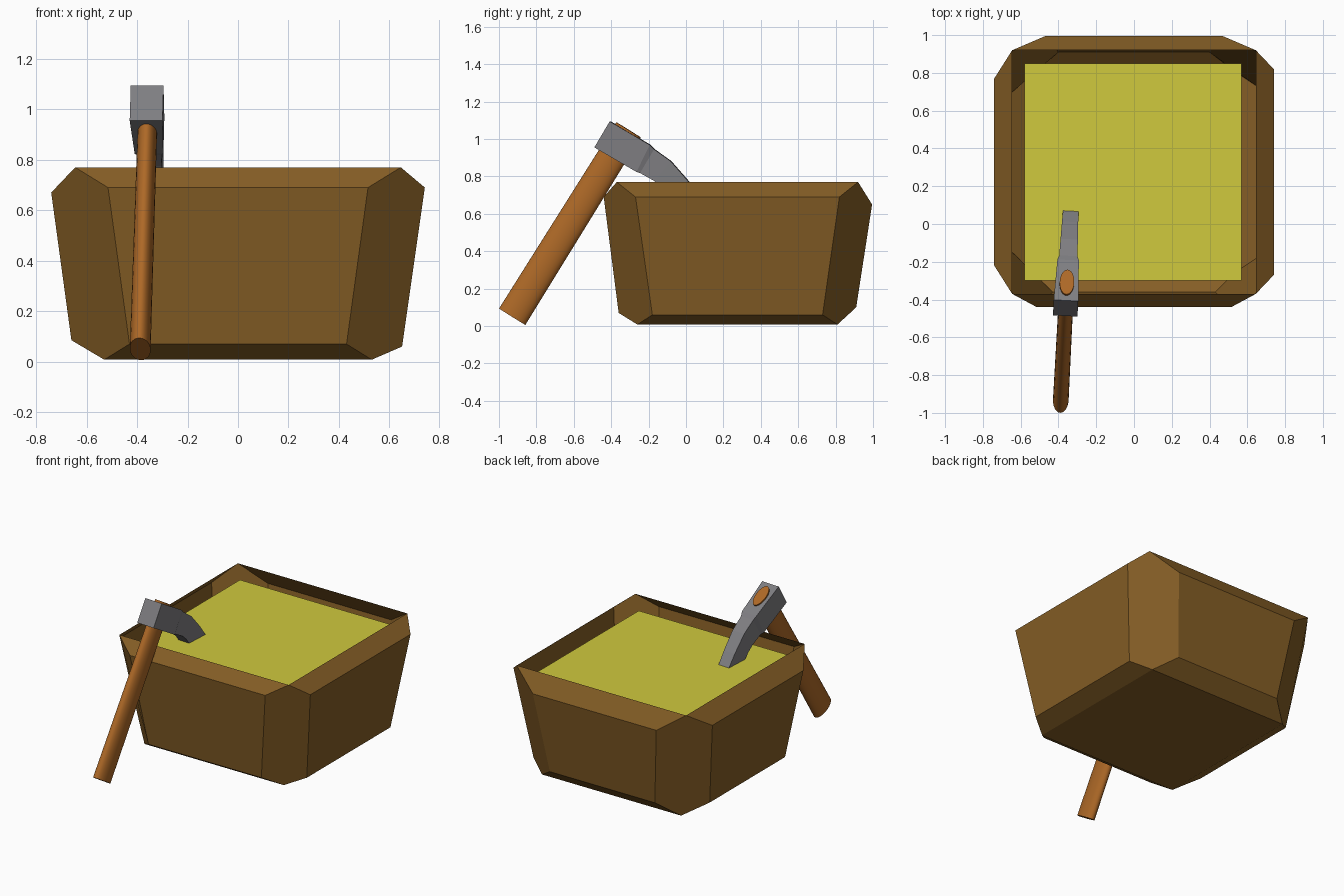
import bpy, bmesh, math
from mathutils import Matrix, Vector

if "Cube" in bpy.data.objects:
    bpy.data.objects.remove(bpy.data.objects["Cube"])


def material(name, rgb):
    m = bpy.data.materials.new(name)
    m.diffuse_color = (*rgb, 1)
    m.use_nodes = True
    m.node_tree.nodes["Principled BSDF"].inputs["Base Color"].default_value = m.diffuse_color
    return m


WOOD = material("dark wood", (0.235, 0.112, 0.019))
FILL = material("yellow filling", (0.63, 0.585, 0.047))
GRIP = material("orange wood", (0.42, 0.14, 0.02))
STEEL = material("grey steel", (0.21, 0.207, 0.22))


def make(name, bm, mat):
    bmesh.ops.recalc_face_normals(bm, faces=bm.faces[:])
    mesh = bpy.data.meshes.new(name)
    bm.to_mesh(mesh)
    bm.free()
    mesh.materials.append(mat)
    ob = bpy.data.objects.new(name, mesh)
    bpy.context.collection.objects.link(ob)
    return ob


# Tub: open shell with slanted rim, tapered sides and chamfered corners
CORNER_SIGNS = [(-1, -1), (1, -1), (1, 1), (-1, 1)]
CENTRE_Y = 0.275
# half width, distance from centre and height: upper edge, then lower edge
SIDES = [
    ((0.515, 0.715, 0.69), (0.43, 0.635, 0.07)),   # front
    ((0.545, 0.74, 0.69), (0.455, 0.65, 0.06)),    # right
    ((0.47, 0.72, 0.65), (0.40, 0.635, 0.10)),     # back
    ((0.495, 0.74, 0.67), (0.41, 0.66, 0.085)),    # left
]
bm = bmesh.new()
top = [bm.verts.new((0.645 * x, CENTRE_Y + 0.645 * y, 0.77)) for x, y in CORNER_SIGNS]
base = [bm.verts.new((0.53 * x, CENTRE_Y + 0.535 * y, 0.008)) for x, y in CORNER_SIGNS]
edges = []
for i, side in enumerate(SIDES):
    turn = Matrix.Translation((0, CENTRE_Y, 0)) @ Matrix.Rotation(i * math.pi / 2, 4, 'Z')
    edges.append([[bm.verts.new(turn @ Vector((s * w, -d, z))) for s in (-1, 1)]
                  for w, d, z in side])
for i in range(4):
    j = (i + 1) % 4
    (ua, ub), (la, lb) = edges[i]
    (nu, _), (nl, _) = edges[j]
    bm.faces.new((la, lb, ub, ua))
    bm.faces.new((ua, ub, top[j], top[i]))
    bm.faces.new((base[i], base[j], lb, la))
    bm.faces.new((ub, lb, base[j], nl, nu, top[j]))
bm.faces.new(base[::-1])
make("tub", bm, WOOD)

# Filling: flat surface just below the rim
bm = bmesh.new()
bmesh.ops.create_grid(bm, x_segments=1, y_segments=1, size=0.575)
bmesh.ops.translate(bm, verts=bm.verts, vec=(-0.005, CENTRE_Y, 0.70))
make("filling", bm, FILL)

# The hammer is built in the side plane, then turned slightly and moved into place
PLACE = (Matrix.Translation((-0.355, -0.31, 0)) @ Matrix.Rotation(math.radians(-3), 4, 'Z')
         @ Matrix.Translation((0, 0.31, 0)))

# Handle: oval shaft leaning on the tub
foot, tip = Vector((0, -0.93, 0.05)), Vector((0, -0.307, 1.049))
axis = tip - foot
bm = bmesh.new()
bmesh.ops.create_cone(bm, cap_ends=True, segments=24, radius1=0.083, radius2=0.077,
                      depth=axis.length)
lean = Matrix.Rotation(-math.atan2(axis.y, axis.z), 4, 'X')
bmesh.ops.transform(bm, verts=bm.verts, matrix=PLACE @ Matrix.Translation((foot + tip) / 2)
                    @ lean @ Matrix.Diagonal((0.5, 1, 1, 1)))
handle = make("handle", bm, GRIP)
bpy.context.view_layer.objects.active = handle
handle.select_set(True)
bpy.ops.object.shade_smooth_by_angle(angle=math.radians(40))

# Head: block and curved pick lofted through top / bottom points and half widths
SECTIONS = [
    ((-0.405, 1.094), (-0.487, 0.955), 0.065),
    ((-0.19, 0.968), (-0.262, 0.824), 0.057),
    ((-0.168, 0.945), (-0.243, 0.818), 0.048),
    ((-0.08, 0.882), (-0.166, 0.775), 0.046),
    ((0.012, 0.777), (-0.125, 0.737), 0.043),
    ((0.069, 0.70), (-0.097, 0.70), 0.041),
    ((0.105, 0.63), (0.02, 0.61), 0.039),
]
bm = bmesh.new()
rings = [[bm.verts.new(PLACE @ Vector((x, *p))) for x, p in
          ((-w, t), (w, t), (w, b), (-w, b))] for t, b, w in SECTIONS]
for a, b in zip(rings, rings[1:]):
    for k in range(4):
        bm.faces.new((a[k], a[(k + 1) % 4], b[(k + 1) % 4], b[k]))
bm.faces.new(rings[0])
bm.faces.new(rings[-1])
make("hammer_head", bm, STEEL)
